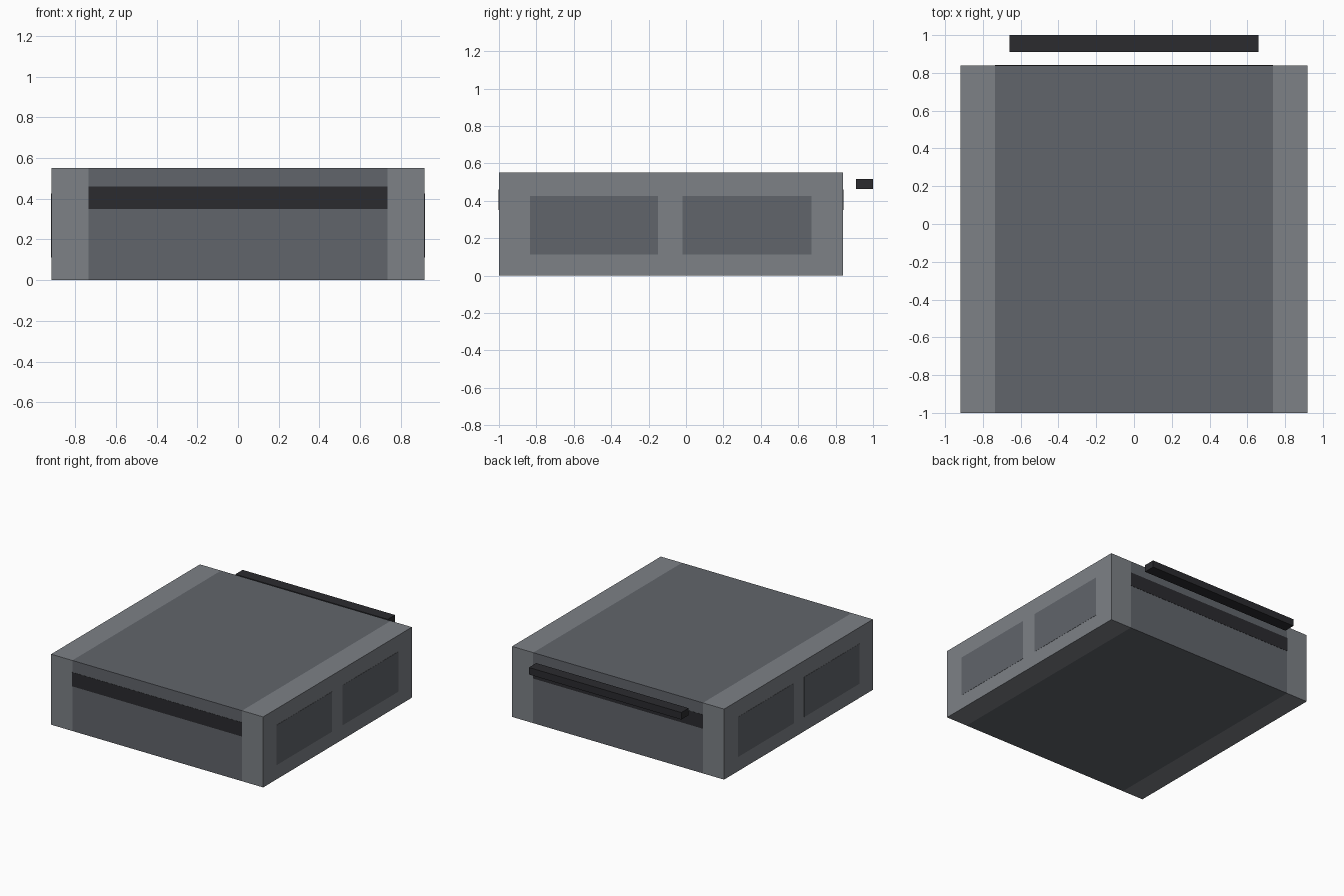
import bpy

if "Cube" in bpy.data.objects:
    bpy.data.objects.remove(bpy.data.objects["Cube"])


def material(name, rgb):
    m = bpy.data.materials.new(name)
    m.diffuse_color = (*rgb, 1)
    m.use_nodes = True
    m.node_tree.nodes["Principled BSDF"].inputs["Base Color"].default_value = m.diffuse_color
    return m


core_grey = material("core_grey", (0.12, 0.13, 0.147))
side_grey = material("side_grey", (0.205, 0.22, 0.24))
black = material("black", (0.024, 0.024, 0.028))


def box(name, x, y, z, mat):
    """Box from (min, max) ranges on each axis."""
    bpy.ops.mesh.primitive_cube_add(size=1, location=[sum(r) / 2 for r in (x, y, z)])
    ob = bpy.context.object
    ob.name = name
    ob.scale = [r[1] - r[0] for r in (x, y, z)]
    bpy.ops.object.transform_apply(location=True, scale=True)
    ob.data.materials.append(mat)
    return ob


def mirror_x(ob):
    ob.modifiers.new("mirror", 'MIRROR').use_axis[0] = True


F, B, H = -1.0, 0.84, 0.552   # front, back, height
IN, OUT = 0.735, 0.918        # core and outer half widths
EPS = 0.0015                  # inlays sit just proud of the surface

# Central body and lighter side blocks
box("core_body", (-IN, IN), (F, B), (0, H), core_grey)
mirror_x(box("side_block", (IN, OUT), (F, B), (0, H), side_grey))

# Dark bands across front and back
box("front_band", (-IN, IN), (F - EPS, F + 0.02), (0.35, 0.46), black)
box("back_band", (-IN, IN), (B - 0.02, B + EPS), (0.35, 0.46), black)

# Two inset panels on each side
for name, y in (("front_side_panel", (-0.835, -0.15)), ("rear_side_panel", (-0.02, 0.67))):
    mirror_x(box(name, (OUT - 0.02, OUT + EPS), y, (0.112, 0.425), core_grey))

# Bar standing off behind the body
box("rear_bar", (-0.66, 0.66), (0.91, 1.0), (0.462, 0.517), black)
